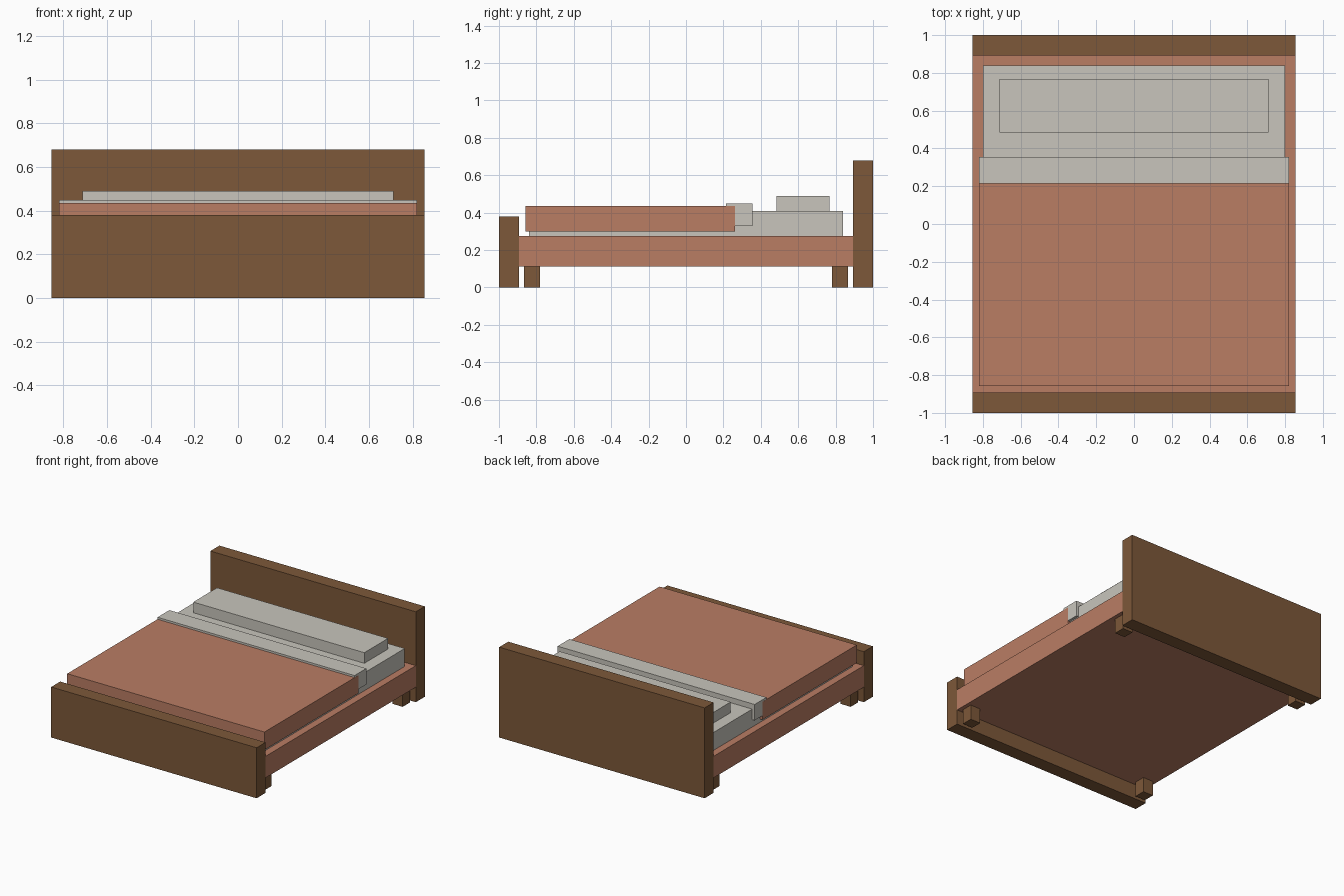
import bpy
import bmesh

if "Cube" in bpy.data.objects:
    bpy.data.objects.remove(bpy.data.objects["Cube"])


def material(name, rgb):
    m = bpy.data.materials.new(name)
    m.diffuse_color = (*rgb, 1.0)
    m.use_nodes = True
    m.node_tree.nodes["Principled BSDF"].inputs["Base Color"].default_value = m.diffuse_color
    return m


wood = material("brown wood", (0.205, 0.098, 0.041))
terracotta = material("terracotta", (0.49, 0.205, 0.127))
linen = material("pale linen", (0.578, 0.558, 0.503))


def box(name, x, y, z, mat):
    """Box spanning the given (min, max) ranges."""
    bm = bmesh.new()
    bmesh.ops.create_cube(bm, size=1.0)
    for v in bm.verts:
        v.co = [r[0] + (c + 0.5) * (r[1] - r[0]) for c, r in zip(v.co, (x, y, z))]
    mesh = bpy.data.meshes.new(name)
    bm.to_mesh(mesh)
    bm.free()
    mesh.materials.append(mat)
    obj = bpy.data.objects.new(name, mesh)
    bpy.context.collection.objects.link(obj)
    return obj


def sym(half):
    return (-half, half)


# End boards
box("headboard", sym(0.855), (0.893, 1.0), (0, 0.68), wood)
box("footboard", sym(0.855), (-1.0, -0.893), (0, 0.38), wood)

# Base frame
box("bed_frame", sym(0.855), sym(0.893), (0.113, 0.275), terracotta)

# Four short legs under the frame
for side, sx in (("left", -1), ("right", 1)):
    for end, sy in (("front", -1), ("back", 1)):
        box(f"{end}_{side}_leg", sorted((sx * 0.74, sx * 0.825)),
            sorted((sy * 0.78, sy * 0.865)), (0, 0.113), wood)

# Bedding
box("mattress", sym(0.80), sym(0.84), (0.275, 0.41), linen)
box("blanket", sym(0.821), (-0.858, 0.263), (0.30, 0.435), terracotta)
box("folded_sheet", sym(0.82), (0.215, 0.355), (0.33, 0.45), linen)
box("pillow", sym(0.712), (0.485, 0.768), (0.41, 0.49), linen)
